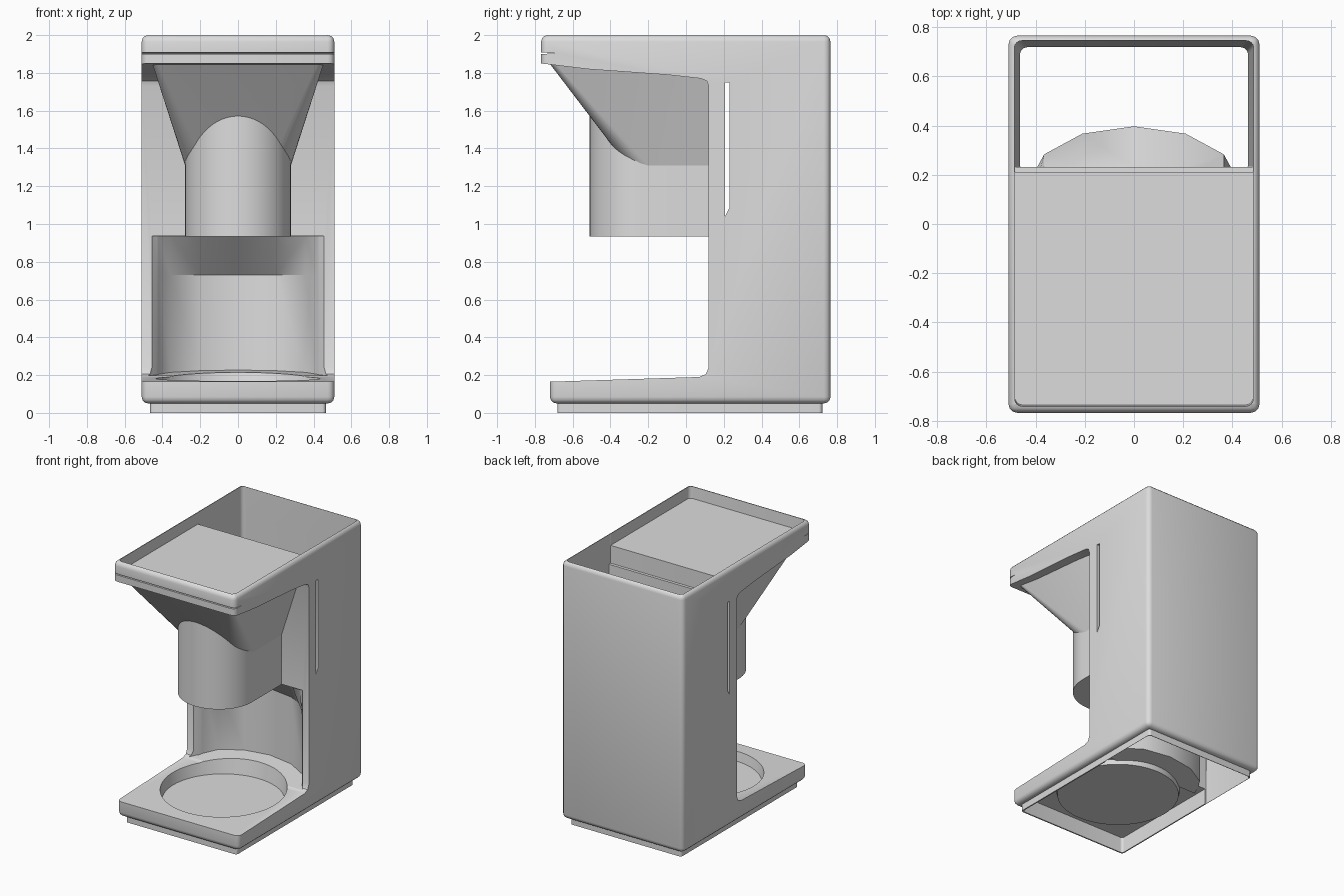
import bpy
import bmesh
import math

cube = bpy.data.objects.get("Cube")
if cube:
    bpy.data.objects.remove(cube, do_unlink=True)

grey = bpy.data.materials.new("light_grey")
grey.use_nodes = True
grey.diffuse_color = (0.72, 0.72, 0.72, 1)
grey.node_tree.nodes["Principled BSDF"].inputs["Base Color"].default_value = grey.diffuse_color


def loft(name, *outlines, bevel_rule=None):
    """Closed solid through a stack of matching outlines."""
    bm = bmesh.new()
    rings = [[bm.verts.new(p) for p in outline] for outline in outlines]
    bm.faces.new(rings[0])
    bm.faces.new(rings[-1])
    n = len(rings[0])
    for a, b in zip(rings, rings[1:]):
        for i in range(n):
            j = (i + 1) % n
            bm.faces.new((a[i], a[j], b[j], b[i]))
    bmesh.ops.recalc_face_normals(bm, faces=bm.faces)
    if bevel_rule:
        edges = [e for e in bm.edges if bevel_rule(e.verts[0].co, e.verts[1].co)]
        bmesh.ops.bevel(bm, geom=edges, offset=0.035, segments=3, profile=0.5,
                        affect='EDGES', clamp_overlap=True)
    mesh = bpy.data.meshes.new(name)
    bm.to_mesh(mesh)
    bm.free()
    mesh.materials.append(grey)
    obj = bpy.data.objects.new(name, mesh)
    bpy.context.collection.objects.link(obj)
    return obj


def rounded(x, y0, y1, z, front_r, back_r, steps=6):
    """Rounded rectangle outline at height z."""
    pts = []
    for sx, y, sy, r, start in ((1, y1, -1, back_r, 0), (-1, y1, -1, back_r, 90),
                                (-1, y0, 1, front_r, 180), (1, y0, 1, front_r, 270)):
        for k in range(steps + 1):
            t = math.radians(start + 90 * k / steps)
            pts.append((sx * (x - r) + r * math.cos(t), y + sy * r + r * math.sin(t), z))
    return pts


def side_prism(name, profile, half, rule=None):
    """Side profile of (y, z) points extruded across x."""
    return loft(name, [(-half, y, z) for y, z in profile],
                [(half, y, z) for y, z in profile], bevel_rule=rule)


def dish(name, y, r0, z0, r1, z1, sides=64):
    """Round tapered disc."""
    turns = [2 * math.pi * i / sides for i in range(sides)]
    return loft(name, *[[(r * math.cos(t), y + r * math.sin(t), z) for t in turns]
                        for r, z in ((r0, z0), (r1, z1))])


def alcove(name, half_plan, floor, spring, top, lip):
    """Mirrored curved plan with a ceiling that slopes from the back wall up to a front lip."""
    plan = half_plan + [(-x, y) for x, y in reversed(half_plan[:-1])]
    front = plan[0][1]
    return loft(name, [(x, y, floor + 0.11 * (y - front)) for x, y in plan],
                [(x, y, spring) for x, y in plan],
                [(x, min(y, lip + 0.02 * y), top) for x, y in plan])


def combine(target, tool, operation):
    mod = target.modifiers.new("join", 'BOOLEAN')
    mod.operation = operation
    mod.solver = 'EXACT'
    mod.object = tool
    bpy.ops.object.select_all(action='DESELECT')
    bpy.context.view_layer.objects.active = target
    target.select_set(True)
    bpy.ops.object.modifier_apply(modifier=mod.name)
    bpy.data.objects.remove(tool, do_unlink=True)


def outer_edge(a, b):
    """Top, bottom and upright outer corners of the housing."""
    upright = abs(a.z - b.z) > 0.05 and abs(a.y - b.y) < 0.001 and abs(a.x - b.x) < 0.001
    outer = a.y < -0.7 or a.y > 0.75
    return (upright and outer) or min(a.z, b.z) > 1.99 or max(a.z, b.z) < 0.051


# Housing: base, column and overhanging head in one side profile
housing = side_prism("housing", [
    (-0.72, 0.05), (0.765, 0.05), (0.765, 2), (-0.767, 2), (-0.767, 1.85),
    (-0.52, 1.82), (-0.1, 1.79), (0.08, 1.77), (0.11, 1.757), (0.12, 1.73),
    (0.12, 0.24), (0.105, 0.205), (0.07, 0.19), (-0.72, 0.165)], 0.51, outer_edge)

# Thin foot skirt, hollow underneath
combine(housing, loft("foot", rounded(0.465, -0.68, 0.722, 0, 0.02, 0.02),
                      rounded(0.465, -0.68, 0.722, 0.07, 0.02, 0.02)), 'UNION')
combine(housing, loft("base_hollow", rounded(0.456, -0.67, 0.713, -0.1, 0.02, 0.02),
                      rounded(0.456, -0.67, 0.713, 0.12, 0.02, 0.02)), 'DIFFERENCE')

# Water tank through the column, with a ledge behind the lid
combine(housing, loft("tank", rounded(0.462, 0.232, 0.717, -0.1, 0.004, 0.03),
                      rounded(0.484, 0.232, 0.742, 1.775, 0.004, 0.03),
                      rounded(0.484, 0.212, 0.742, 1.776, 0.004, 0.03),
                      rounded(0.487, 0.21, 0.746, 2.1, 0.004, 0.03)), 'DIFFERENCE')

# Sunken lid inside the rim
combine(housing, loft("lid_recess", rounded(0.4835, -0.735, 0.26, 1.91, 0.03, 0.002),
                      rounded(0.4855, -0.747, 0.26, 2.1, 0.03, 0.002)), 'DIFFERENCE')

# Thin finger groove at the front of the head and a level slot through the tank front
combine(housing, side_prism("lid_groove", [(-0.85, 1.914), (-0.85, 1.898), (-0.68, 1.903)], 0.7),
        'DIFFERENCE')
combine(housing, side_prism("level_slot", [(0.206, 1.04), (0.23, 1.085), (0.23, 1.75),
                                           (0.206, 1.75)], 0.7), 'DIFFERENCE')

# Curved jug alcove that bulges into the tank
combine(housing, alcove("alcove_shell", [(0.43, 0.15), (0.395, 0.228), (0.365, 0.283),
                                         (0.21, 0.367), (0, 0.397)], 0.11, 0.75, 0.975, 0.17),
        'UNION')
combine(housing, alcove("alcove_space", [(0.475, 0.09), (0.45, 0.13), (0.43, 0.15), (0.42, 0.175),
                                         (0.357, 0.268), (0.2, 0.35), (0, 0.38)],
                        0.195, 0.73, 0.937, 0.13), 'DIFFERENCE')

# Round warming dish in the base
combine(housing, dish("dish_shell", -0.175, 0.425, 0.085, 0.44, 0.15), 'UNION')
combine(housing, dish("dish_space", -0.175, 0.42, 0.1, 0.445, 0.23), 'DIFFERENCE')

# Filter hopper tapering into a round-fronted spout
hopper = loft("filter_hopper", rounded(0.261, -0.265, 0.15, 1.25, 0.12, 0.002),
              rounded(0.457, -0.73, 0.15, 1.86, 0.03, 0.002))
spout = loft("filter_spout", rounded(0.28, -0.51, 0.15, 0.935, 0.279, 0.002, 16),
             rounded(0.28, -0.51, 0.15, 1.65, 0.279, 0.002, 16))

# Smooth curves, crisp edges
bpy.ops.object.select_all(action='DESELECT')
for part in (housing, hopper, spout):
    part.select_set(True)
bpy.context.view_layer.objects.active = housing
bpy.ops.object.shade_smooth_by_angle(angle=math.radians(32))
